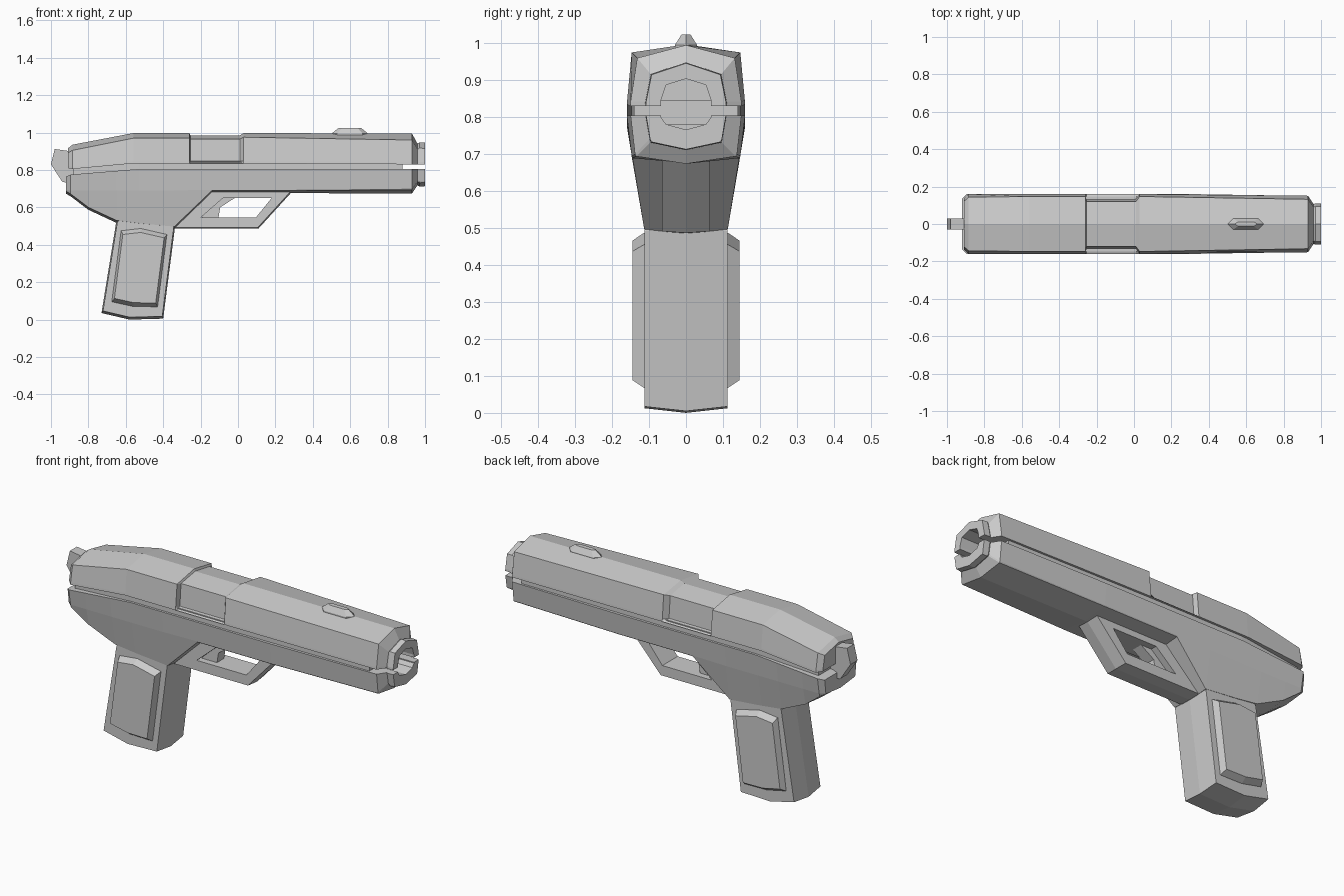
import bpy, bmesh


def loft(name, loops, ring=False):
    """Skin equal-length loops of points; cap the ends unless it is a ring."""
    bm = bmesh.new()
    rows = [[bm.verts.new(p) for p in loop] for loop in loops]
    pairs = list(zip(rows, rows[1:] + rows[:1])) if ring else list(zip(rows, rows[1:]))
    n = len(rows[0])
    for a, b in pairs:
        for i in range(n):
            j = (i + 1) % n
            bm.faces.new((a[i], a[j], b[j], b[i]))
    if not ring:
        bm.faces.new(rows[0])
        bm.faces.new(rows[-1])
    bmesh.ops.recalc_face_normals(bm, faces=bm.faces[:])
    me = bpy.data.meshes.new(name)
    bm.to_mesh(me)
    bm.free()
    ob = bpy.data.objects.new(name, me)
    bpy.context.collection.objects.link(ob)
    return ob


def section(x, half):
    """Mirror a half section (last point on the centre plane) at station x."""
    return [(x, y, z) for y, z in half] + [(x, -y, z) for y, z in half[-2::-1]]


def layer(outline, y, s=1.0):
    """Side outline at depth y, scaled about its centre."""
    cx = sum(p[0] for p in outline) / len(outline)
    cz = sum(p[1] for p in outline) / len(outline)
    return [(cx + (x - cx) * s, y, cz + (z - cz) * s) for x, z in outline]


# Slide: x, lower wall half width, shoulder half width, shoulder z, top z, bottom z
slide_stations = [
    (-0.91, 0.135, 0.12, 0.89, 0.915, 0.81),
    (-0.885, 0.159, 0.143, 0.905, 0.935, 0.805),
    (-0.56, 0.159, 0.147, 0.97, 0.997, 0.835),
    (-0.26, 0.159, 0.147, 0.97, 0.997, 0.835),
    (-0.255, 0.130, 0.120, 0.965, 0.985, 0.835),
    (0.01, 0.130, 0.120, 0.965, 0.985, 0.835),
    (0.03, 0.159, 0.147, 0.975, 0.997, 0.835),
    (0.93, 0.150, 0.132, 0.96, 0.995, 0.83),
    (0.96, 0.105, 0.090, 0.91, 0.94, 0.83),
    (0.97, 0.110, 0.095, 0.917, 0.948, 0.83),
    (1.0, 0.108, 0.093, 0.915, 0.946, 0.83),
]
loops = []
for x, w, ws, zs, zt, zb in slide_stations:
    foot = 0.16 if -0.89 < x < 0.1 else w + 0.001
    loops.append(section(x, [(foot, zb), (w, zb + 0.012), (ws, zs), (0, zt)]))
slide = loft("slide", loops)

# Frame: x, top half width, top z, side half width, side z, lower half width, lower z
frame_stations = [
    (-0.92, 0.135, 0.765, 0.125, 0.69, 0.122, 0.686),
    (-0.895, 0.16, 0.775, 0.146, 0.69, 0.14, 0.672),
    (-0.80, 0.16, 0.783, 0.146, 0.69, 0.127, 0.60),
    (-0.65, 0.16, 0.795, 0.146, 0.69, 0.116, 0.53),
    (-0.53, 0.16, 0.805, 0.146, 0.69, 0.114, 0.515),
    (-0.34, 0.16, 0.805, 0.146, 0.69, 0.113, 0.497),
    (-0.14, 0.16, 0.805, 0.147, 0.694, 0.144, 0.689),
    (0.30, 0.16, 0.805, 0.147, 0.694, 0.144, 0.689),
    (0.93, 0.15, 0.805, 0.138, 0.70, 0.134, 0.694),
    (0.96, 0.105, 0.805, 0.094, 0.745, 0.09, 0.738),
    (0.97, 0.11, 0.805, 0.098, 0.738, 0.095, 0.731),
    (1.0, 0.108, 0.805, 0.097, 0.74, 0.093, 0.733),
]
frame = loft("frame", [
    section(x, [(wt, zt), (ws, zs), (wl, zl), (0, zl - (0.02 if x > 0.9 else 0.013))])
    for x, wt, zt, ws, zs, wl, zl in frame_stations])

# Narrow core that closes the seam between slide and frame
loft("seam_core", [section(x, [(w, zb), (w, zt), (0, zt)]) for x, w, zb, zt in
                   [(-0.88, 0.13, 0.75, 0.82), (-0.53, 0.148, 0.78, 0.845),
                    (0.02, 0.148, 0.78, 0.845), (0.88, 0.14, 0.78, 0.845)]])

# Bore cut into both halves of the muzzle
half_bore = [(0, 0.904), (0.054, 0.887), (0.068, 0.845), (0.068, 0.80), (0.054, 0.781), (0, 0.766)]
bore_loop = half_bore + [(-y, z) for y, z in half_bore[-2:0:-1]]
cutter = loft("bore_cutter", [[(x, y, z) for y, z in bore_loop] for x in (0.87, 1.1)])
for ob in (slide, frame):
    mod = ob.modifiers.new("bore", 'BOOLEAN')
    mod.operation = 'DIFFERENCE'
    mod.solver = 'EXACT'
    mod.object = cutter
    bpy.context.view_layer.objects.active = ob
    bpy.ops.object.modifier_apply(modifier=mod.name)
bpy.data.objects.remove(cutter)

# Grip with ridged front, back and base
grip = [(-0.65, 0.53), (-0.73, 0.035), (-0.58, 0.0), (-0.40, 0.005), (-0.336, 0.5), (-0.36, 0.56), (-0.62, 0.56)]
loft("grip", [layer(grip, -0.112, 0.96), layer(grip, 0), layer(grip, 0.112, 0.96)])

# Raised grip panels on both sides
panel = [(-0.625, 0.475), (-0.52, 0.487), (-0.38, 0.455), (-0.43, 0.068), (-0.56, 0.07), (-0.675, 0.095)]
for side, label in ((-1, "front"), (1, "back")):
    loft("grip_panel_" + label, [layer(panel, side * 0.10), layer(panel, side * 0.114),
                                 layer(panel, side * 0.145, 0.9)])

# Trigger guard ring with a ridged outer edge
outer = [(-0.35, 0.487), (0.11, 0.487), (0.295, 0.69), (-0.14, 0.69)]
inner = [(-0.2, 0.545), (0.095, 0.545), (0.18, 0.65), (-0.08, 0.65)]
loft("trigger_guard", [layer(outer, -0.065, 0.96), layer(outer, 0), layer(outer, 0.065, 0.96),
                       layer(inner, 0.065), layer(inner, -0.065)], ring=True)

# Trigger
trigger = [(-0.2, 0.54), (-0.105, 0.54), (-0.095, 0.60), (-0.01, 0.655), (-0.09, 0.66)]
loft("trigger", [layer(trigger, -0.03), layer(trigger, 0.03)])

# Hammer
hammer = [(-0.98, 0.912), (-1.0, 0.83), (-0.94, 0.737), (-0.86, 0.72), (-0.86, 0.895)]
loft("hammer", [layer(hammer, -0.03), layer(hammer, 0.03)])

# Front sight
sight = [(0.5, 0), (0.53, 0.03), (0.665, 0.03), (0.695, 0), (0.665, -0.03), (0.53, -0.03)]
loft("front_sight", [[(0.6 + (x - 0.6) * sx, y * sy, z) for x, y in sight]
                     for z, sx, sy in ((0.97, 1, 1), (0.995, 1, 1), (1.024, 0.62, 0.4))])
